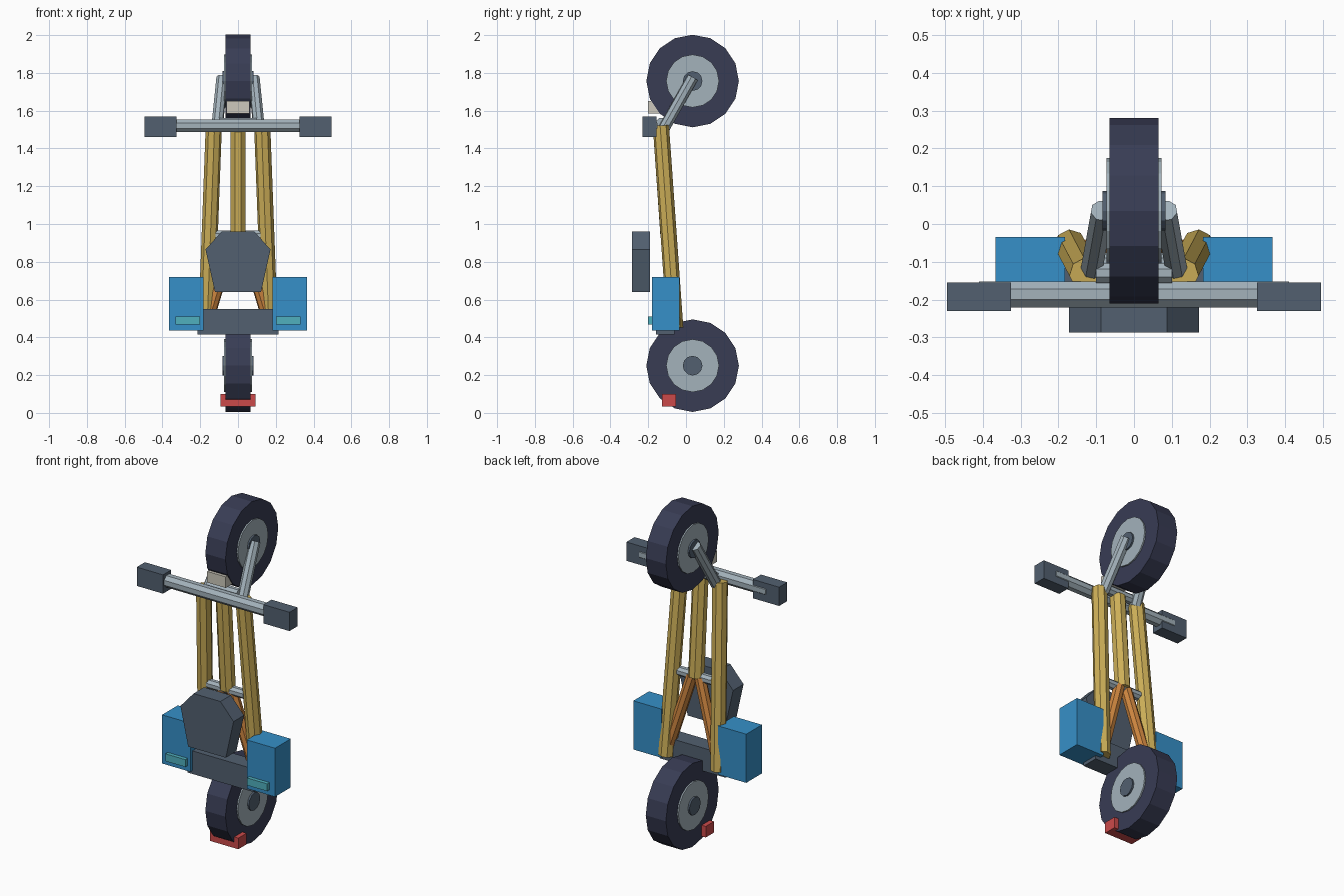
import bpy, bmesh, math
from mathutils import Vector, Matrix

if "Cube" in bpy.data.objects:
    bpy.data.objects.remove(bpy.data.objects["Cube"])


def material(name, hex_code):
    srgb = [int(hex_code[i:i + 2], 16) / 255 for i in (0, 2, 4)]
    colour = [c / 12.92 if c < 0.04 else ((c + 0.055) / 1.055) ** 2.4 for c in srgb] + [1]
    m = bpy.data.materials.new(name)
    m.use_nodes = True
    m.diffuse_color = colour
    m.node_tree.nodes["Principled BSDF"].inputs["Base Color"].default_value = colour
    return m


RUBBER = material("dark rubber", "383C54")
SILVER = material("silver metal", "A3B2BB")
SLATE = material("slate grey", "526070")
GOLD = material("gold frame", "CDAF58")
ORANGE = material("orange strut", "CD853F")
BLUE = material("blue bag", "3690C8")
TEAL = material("turquoise trim", "50B0BE")
RED = material("red reflector", "CB4A4A")
CREAM = material("cream lamp", "CDC9BC")


def finish(name, bm, mat):
    mesh = bpy.data.meshes.new(name)
    bmesh.ops.recalc_face_normals(bm, faces=bm.faces)
    bm.to_mesh(mesh)
    bm.free()
    mesh.materials.append(mat)
    obj = bpy.data.objects.new(name, mesh)
    bpy.context.collection.objects.link(obj)
    return obj


def box(name, mat, xs, ys, zs):
    bm = bmesh.new()
    bmesh.ops.create_cube(bm, size=1)
    for v in bm.verts:
        for axis, (low, high) in enumerate((xs, ys, zs)):
            v.co[axis] = low if v.co[axis] < 0 else high
    return finish(name, bm, mat)


def tube(name, mat, start, end, radius, sides=8):
    a, b = Vector(start), Vector(end)
    bm = bmesh.new()
    turn = (b - a).to_track_quat('Z', 'Y').to_matrix().to_4x4()
    spin = Matrix.Rotation(math.pi / sides, 4, 'Z') if sides == 8 else Matrix()
    bmesh.ops.create_cone(bm, cap_ends=True, segments=sides, radius1=radius,
                          radius2=radius, depth=(b - a).length,
                          matrix=Matrix.Translation((a + b) / 2) @ turn @ spin)
    return finish(name, bm, mat)


def cross_tube(name, mat, half, y, z, radius, sides=8):
    return tube(name, mat, (-half, y, z), (half, y, z), radius, sides)


# Wheels
for label, z in (("rear", 0.25), ("front", 1.757)):
    cross_tube(label + "_tyre", RUBBER, 0.065, 0.035, z, 0.245, 16)
    cross_tube(label + "_rim", SILVER, 0.073, 0.035, z, 0.14, 16)
    cross_tube(label + "_hub", SLATE, 0.083, 0.035, z, 0.052, 12)

# Handlebar, fork crown and seat bridge
cross_tube("handlebar", SILVER, 0.41, -0.186, 1.52, 0.037)
cross_tube("fork_crown", SILVER, 0.1, -0.13, 1.535, 0.028)
cross_tube("seat_bridge", SILVER, 0.12, -0.1, 0.94, 0.027)
tube("centre_tube", GOLD, (0, -0.135, 1.52), (0, -0.095, 0.94), 0.044)

# Paired parts on both sides
for side, s in (("left", 1), ("right", -1)):
    def span(low, high):
        return sorted((s * low, s * high))

    tube(side + "_fork_leg", SILVER, (s * 0.084, 0.035, 1.775), (s * 0.112, -0.12, 1.5), 0.031)
    tube(side + "_frame_tube", GOLD, (s * 0.128, -0.133, 1.52), (s * 0.168, -0.057, 0.45), 0.043)
    tube(side + "_strut", ORANGE, (s * 0.025, -0.095, 0.94), (s * 0.16, -0.065, 0.49), 0.032)
    box(side + "_grip", SLATE, span(0.325, 0.495), (-0.23, -0.155), (1.46, 1.57))
    box(side + "_bag", BLUE, span(0.183, 0.366), (-0.18, -0.035), (0.435, 0.72))
    box(side + "_bag_trim", TEAL, span(0.2, 0.33), (-0.202, -0.17), (0.467, 0.51))

# Carrier, lamp and reflector
box("bag_carrier", SLATE, (-0.215, 0.215), (-0.16, -0.06), (0.415, 0.55))
box("lamp", CREAM, (-0.06, 0.06), (-0.2, -0.14), (1.585, 1.65))
box("reflector", RED, (-0.092, 0.092), (-0.128, -0.052), (0.035, 0.1))

# Saddle: extruded six-sided outline
half_outline = [(0.122, 0.64), (0.172, 0.865), (0.087, 0.96)]
outline = half_outline + [(-x, z) for x, z in reversed(half_outline)]
bm = bmesh.new()
face = bm.faces.new([bm.verts.new((x, -0.287, z)) for x, z in outline])
back = bmesh.ops.extrude_face_region(bm, geom=[face], use_keep_orig=True)["geom"]
bmesh.ops.translate(bm, vec=(0, 0.097, 0),
                    verts=[g for g in back if isinstance(g, bmesh.types.BMVert)])
finish("saddle", bm, SLATE)
